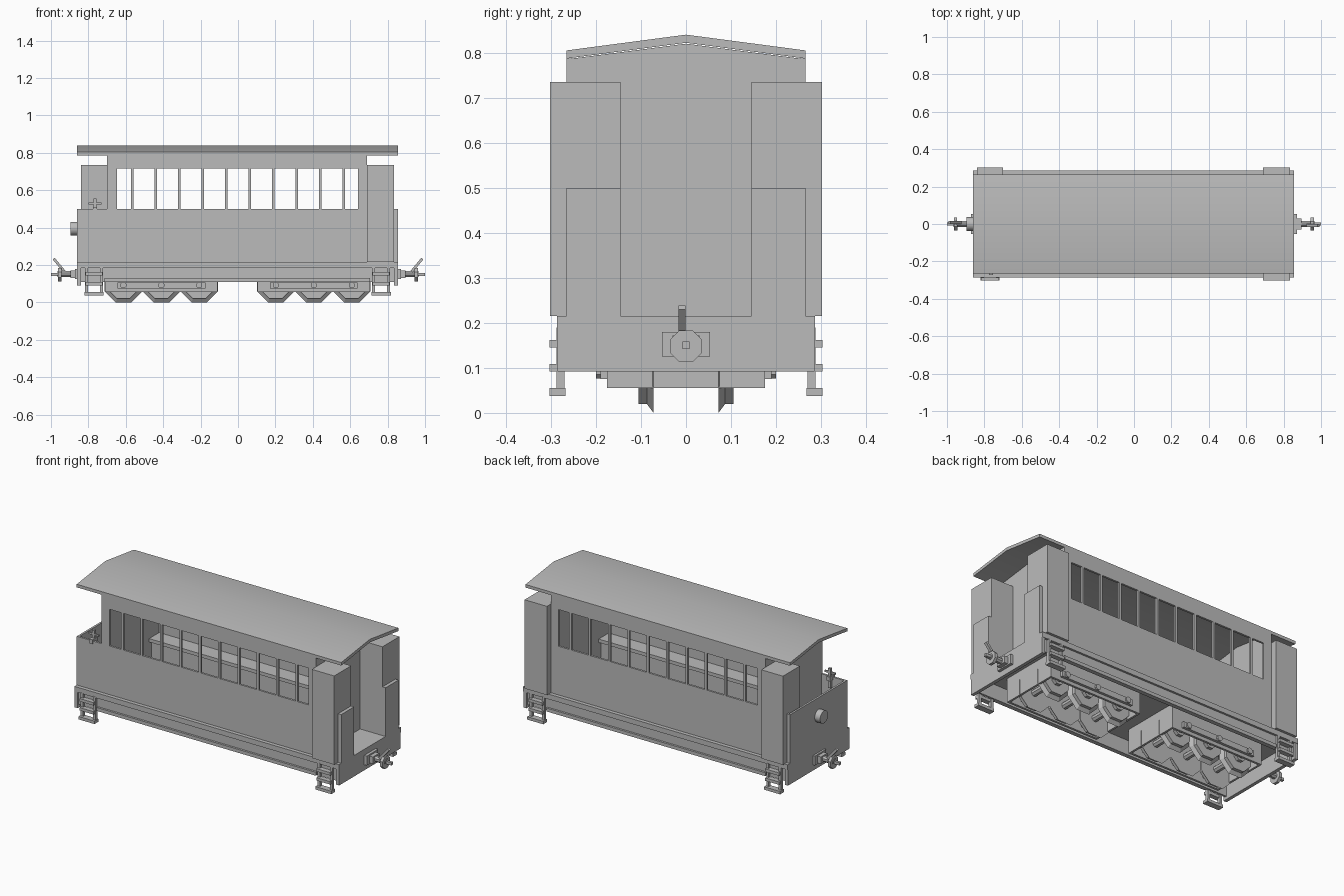
import bpy, bmesh, math
from mathutils import Matrix, Vector

cube = bpy.data.objects.get("Cube")
if cube:
    bpy.data.objects.remove(cube, do_unlink=True)

grey = bpy.data.materials.new("plain grey")
grey.use_nodes = True
COLOUR = (0.5, 0.5, 0.5, 1)
grey.diffuse_color = COLOUR
for node in grey.node_tree.nodes:
    if node.type == 'BSDF_PRINCIPLED':
        node.inputs["Base Color"].default_value = COLOUR


def finish(name, bm, smooth=False):
    bmesh.ops.recalc_face_normals(bm, faces=bm.faces)
    mesh = bpy.data.meshes.new(name)
    bm.to_mesh(mesh)
    bm.free()
    mesh.materials.append(grey)
    obj = bpy.data.objects.new(name, mesh)
    bpy.context.collection.objects.link(obj)
    if smooth:
        bpy.ops.object.select_all(action='DESELECT')
        obj.select_set(True)
        bpy.context.view_layer.objects.active = obj
        bpy.ops.object.shade_smooth_by_angle(angle=math.radians(50))
    return obj


def add_box(bm, x, y, z):
    """Box between pairs of limits on each axis."""
    lims = (x, y, z)
    size = [abs(b - a) for a, b in lims]
    mid = [(a + b) / 2 for a, b in lims]
    bmesh.ops.create_cube(bm, size=1, matrix=Matrix.Translation(mid) @ Matrix.Diagonal((*size, 1)))


def boxes(name, *items):
    bm = bmesh.new()
    for item in items:
        add_box(bm, *item)
    return finish(name, bm)


def prism(name, profile, x0, x1, smooth=False):
    """Extrude a y-z profile along x."""
    bm = bmesh.new()
    face = bm.faces.new([bm.verts.new((x0, y, z)) for y, z in profile])
    out = bmesh.ops.extrude_face_region(bm, geom=[face])["geom"]
    bmesh.ops.translate(bm, vec=(x1 - x0, 0, 0), verts=[v for v in out if isinstance(v, bmesh.types.BMVert)])
    return finish(name, bm, smooth)


def add_rod(bm, a, b, r1, r2=None, sides=8):
    """Cylinder or cone from a to b, a flat side turned downward."""
    a, b = Vector(a), Vector(b)
    d = b - a
    turn = d.to_track_quat('Z', 'Y').to_matrix().to_4x4() @ Matrix.Rotation(math.pi / sides, 4, 'Z')
    bmesh.ops.create_cone(bm, cap_ends=True, segments=sides, radius1=r1, radius2=r1 if r2 is None else r2,
                          depth=d.length, matrix=Matrix.Translation((a + b) / 2) @ turn)


def rod(name, a, b, r, sides=8, smooth=False):
    bm = bmesh.new()
    add_rod(bm, a, b, r, sides=sides)
    return finish(name, bm, smooth)


BACK, REAR_WALL, FRONT_WALL, NOSE = -0.86, -0.70, 0.69, 0.855
FLOOR, SILL, HEAD, EAVE = 0.215, 0.50, 0.715, 0.787
SIDE, WALL = 0.265, 0.012
INNER = SIDE - WALL

# Roof and end walls
prism("roof", [(-SIDE, EAVE), (0, 0.822), (SIDE, EAVE), (SIDE, 0.805), (0, 0.84), (-SIDE, 0.805)],
      BACK, NOSE, smooth=True)
gable = [(-INNER, FLOOR), (INNER, FLOOR), (INNER, EAVE), (0, 0.82), (-INNER, EAVE)]
prism("rear_end_wall", gable, REAR_WALL, REAR_WALL + WALL)
prism("front_end_wall", gable, FRONT_WALL - WALL, FRONT_WALL)

# Side walls with eleven window openings, and long benches inside
for s, side in ((-1, "right"), (1, "left")):
    y = (s * INNER, s * SIDE)
    parts = [
        ((BACK, FRONT_WALL), y, (FLOOR, SILL)),
        ((REAR_WALL, FRONT_WALL), y, (HEAD, EAVE + 0.003)),
        ((REAR_WALL, -0.648), y, (SILL, HEAD)),
        ((0.642, FRONT_WALL), y, (SILL, HEAD)),
    ]
    for i in range(10):
        x = (i - 4.5) * 0.1255
        parts.append(((x - 0.007, x + 0.007), y, (SILL, HEAD)))
    boxes(f"{side}_side_wall", *parts)
    boxes(f"{side}_bench", ((REAR_WALL, FRONT_WALL - WALL), (s * 0.16, s * INNER), (0.35, 0.37)),
          ((REAR_WALL, FRONT_WALL - WALL), (s * 0.18, s * 0.19), (FLOOR, 0.35)))
    # Lockers and low plates beside the front doorway
    boxes(f"{side}_front_locker", ((FRONT_WALL, 0.835), (s * 0.145, s * 0.302), (FLOOR, 0.735)))
    boxes(f"{side}_front_plate", ((0.835, NOSE), (s * 0.145, s * SIDE), (FLOOR, SILL)))

# Rear platform
boxes("rear_low_wall", ((BACK, BACK + WALL), (-SIDE, SIDE), (FLOOR, SILL)))
boxes("rear_locker", ((-0.84, REAR_WALL), (0.145, 0.302), (FLOOR, 0.735)))
rod("headlamp", (BACK, 0, 0.395), (-0.895, 0, 0.395), 0.037, sides=16, smooth=True)
boxes("brake_handle",
      ((-0.772, -0.756), (-0.25, -0.235), (0.44, 0.555)),
      ((-0.775, -0.753), (-0.272, -0.225), (0.485, 0.51)),
      ((-0.80, -0.73), (-0.247, -0.238), (0.525, 0.535)))

# Chassis: floor, end beams and channel-shaped side sills
boxes("floor", ((BACK, NOSE), (-0.275, 0.275), (0.195, FLOOR)))
boxes("end_beams", ((BACK, BACK + 0.02), (-0.285, 0.285), (0.092, FLOOR)),
      ((NOSE - 0.02, NOSE), (-0.285, 0.285), (0.092, FLOOR)))
for s, side in ((-1, "right"), (1, "left")):
    boxes(f"{side}_sill",
          ((BACK, NOSE), (s * 0.262, s * 0.275), (0.11, FLOOR)),
          ((BACK, NOSE), (s * 0.262, s * 0.287), (0.185, FLOOR)),
          ((-0.715, 0.705), (s * 0.262, s * 0.287), (0.11, 0.13)))
    # Ladder steps at both ends
    for cx, end in ((-0.77, "rear"), (0.765, "front")):
        parts = [((cx - 0.052, cx + 0.052), (s * 0.268, s * 0.303), (0.038, 0.055))]
        parts += [((cx - 0.045, cx + 0.045), (s * 0.275, s * 0.303), (z, z + 0.017)) for z in (0.092, 0.145)]
        parts += [((cx + e - 0.008, cx + e + 0.008), (s * 0.27, s * 0.288), (0.04, 0.19)) for e in (-0.04, 0.04)]
        boxes(f"{end}_{side}_steps", *parts)

# Bogies: open frame, side bars, and three wheelsets each
for cx, end in ((-0.41, "rear"), (0.405, "front")):
    x0, x1 = cx - 0.3, cx + 0.3
    parts = [((x0, x0 + 0.012), (-0.175, 0.175), (0.055, 0.195)),
             ((x1 - 0.012, x1), (-0.175, 0.175), (0.055, 0.195))]
    for s in (-1, 1):
        parts += [((x0, x1), (s * 0.162, s * 0.175), (0.055, 0.195)),
                  ((cx - 0.235, cx + 0.235), (s * 0.175, s * 0.19), (0.075, 0.108))]
    boxes(f"{end}_bogie_frame", *parts)
    for i in (-1, 0, 1):
        x = cx + i * 0.203
        bm = bmesh.new()
        add_rod(bm, (x, -0.165, 0.1), (x, 0.165, 0.1), 0.02)
        scale = 1 / math.cos(math.pi / 8)
        for s in (-1, 1):
            add_rod(bm, (x, s * 0.072, 0.1), (x, s * 0.087, 0.1), 0.1 * scale, 0.08 * scale)
            add_rod(bm, (x, s * 0.087, 0.1), (x, s * 0.106, 0.1), 0.08 * scale)
            add_rod(bm, (x, s * 0.106, 0.1), (x, s * 0.125, 0.1), 0.035)
            add_rod(bm, (x, s * 0.185, 0.092), (x, s * 0.2, 0.092), 0.017)
        finish(f"{end}_wheelset_{i + 2}", bm)

# Couplers: plate, shaft, buffer disc and slanted hook
for s, end in ((-1, "rear"), (1, "front")):
    boxes(f"{end}_coupler_plate", ((s * 0.855, s * 0.872), (-0.053, 0.053), (0.125, 0.18)),
          ((s * 0.872, s * 0.895), (-0.03, 0.03), (0.132, 0.172)))
    rod(f"{end}_coupler_shaft", (s * 0.89, 0, 0.152), (s * 0.965, 0, 0.152), 0.017)
    rod(f"{end}_buffer_disc", (s * 0.945, 0, 0.148), (s * 0.962, 0, 0.148), 0.038)
    bm = bmesh.new()
    add_box(bm, (-0.045, 0.045), (-0.008, 0.008), (-0.007, 0.007))
    bmesh.ops.transform(bm, verts=bm.verts, matrix=Matrix.Translation((s * 0.957, -s * 0.009, 0.2))
                        @ Matrix.Rotation(-s * math.radians(50), 4, 'Y'))
    add_box(bm, (s * 0.962, s * 1.0), (-0.008, 0.008), (0.142, 0.158))
    finish(f"{end}_coupler_hook", bm)
